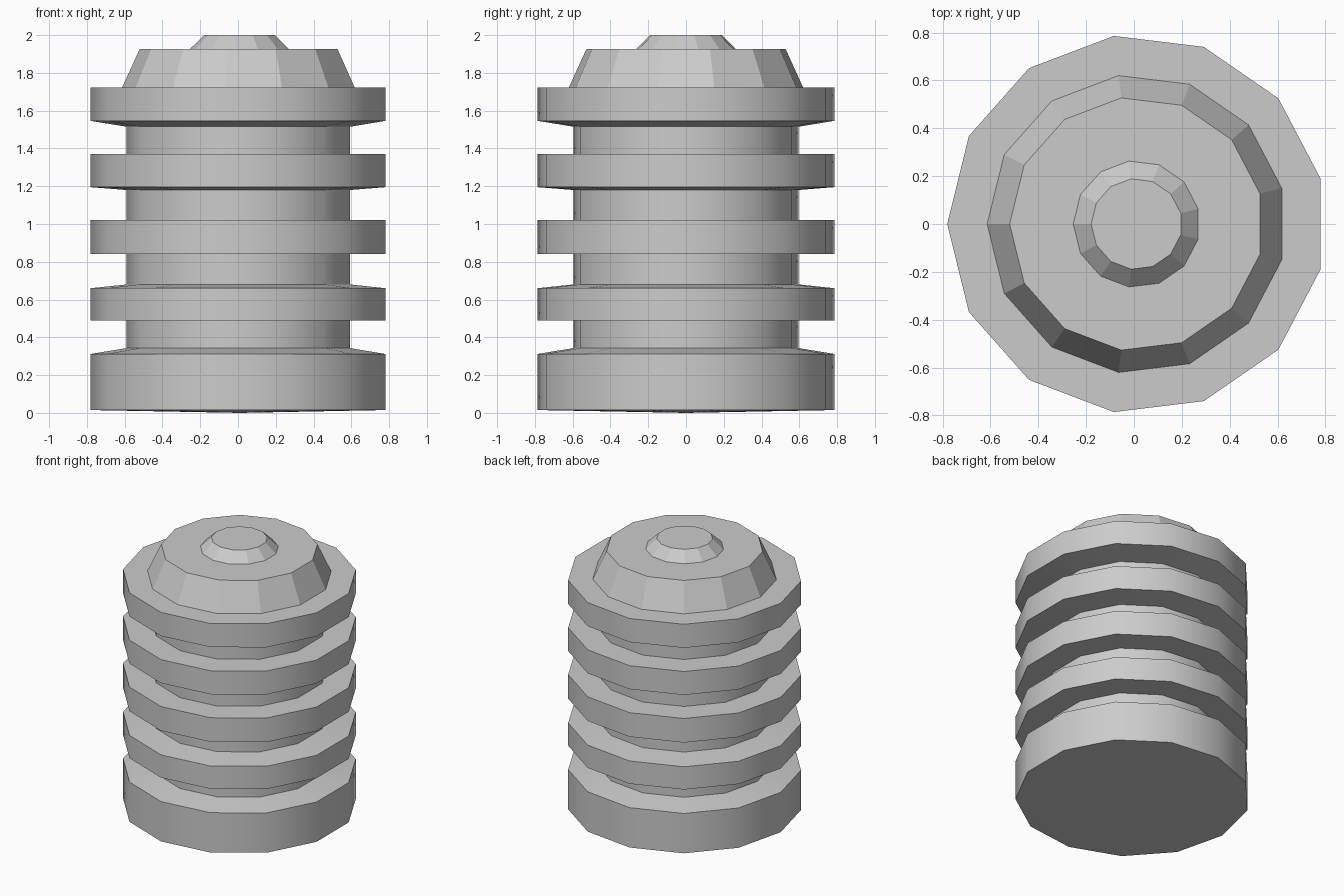
import bpy, bmesh, math

if "Cube" in bpy.data.objects:
    bpy.data.objects.remove(bpy.data.objects["Cube"])

SIDES = 13
CX = 0.011  # offset that centres the 13-sided outline in x


def lathe(name, profile, smooth):
    """Turn an (radius, z) profile into a closed 13-sided solid."""
    bm = bmesh.new()
    rings = []
    for r, z in profile:
        if r == 0:
            rings.append([bm.verts.new((CX, 0, z))] * SIDES)
            continue
        ring = []
        for i in range(SIDES):
            a = math.pi + 2 * math.pi * i / SIDES
            ring.append(bm.verts.new((CX + r * math.cos(a), r * math.sin(a), z)))
        rings.append(ring)
    for lo, hi in zip(rings, rings[1:]):
        for i in range(SIDES):
            j = (i + 1) % SIDES
            corners = list(dict.fromkeys((lo[i], lo[j], hi[j], hi[i])))
            bm.faces.new(corners)
    if profile[-1][0] > 0:
        bm.faces.new(rings[-1])
    if profile[0][0] > 0:
        bm.faces.new(rings[0][::-1])
    bmesh.ops.recalc_face_normals(bm, faces=bm.faces)
    mesh = bpy.data.meshes.new(name)
    bm.to_mesh(mesh)
    bm.free()
    ob = bpy.data.objects.new(name, mesh)
    bpy.context.collection.objects.link(ob)
    if smooth:
        bpy.ops.object.select_all(action='DESELECT')
        ob.select_set(True)
        bpy.context.view_layer.objects.active = ob
        bpy.ops.object.shade_smooth_by_angle(angle=math.radians(35))
    return ob


# Ribbed body: each rib as core-bottom, rim-bottom, rim-top, core-top heights
RIM, CORE = 0.792, 0.60
ribs = [(0.49, 0.49, 0.66, 0.68),
        (0.84, 0.84, 1.02, 1.02),
        (1.18, 1.195, 1.37, 1.37)]
body = [(0, 0), (RIM, 0.015), (RIM, 0.312), (CORE, 0.343)]
for a, b, c, d in ribs:
    body += [(CORE, a), (RIM, b), (RIM, c), (CORE, d)]
body += [(CORE, 1.515), (RIM, 1.546), (RIM, 1.722), (0.625, 1.722)]
lathe("ribbed_body", body, True)

# Faceted shoulder and small top knob
lathe("shoulder", [(0.625, 1.722), (0.531, 1.927), (0.265, 1.927),
                   (0.19, 2.0)], False)
